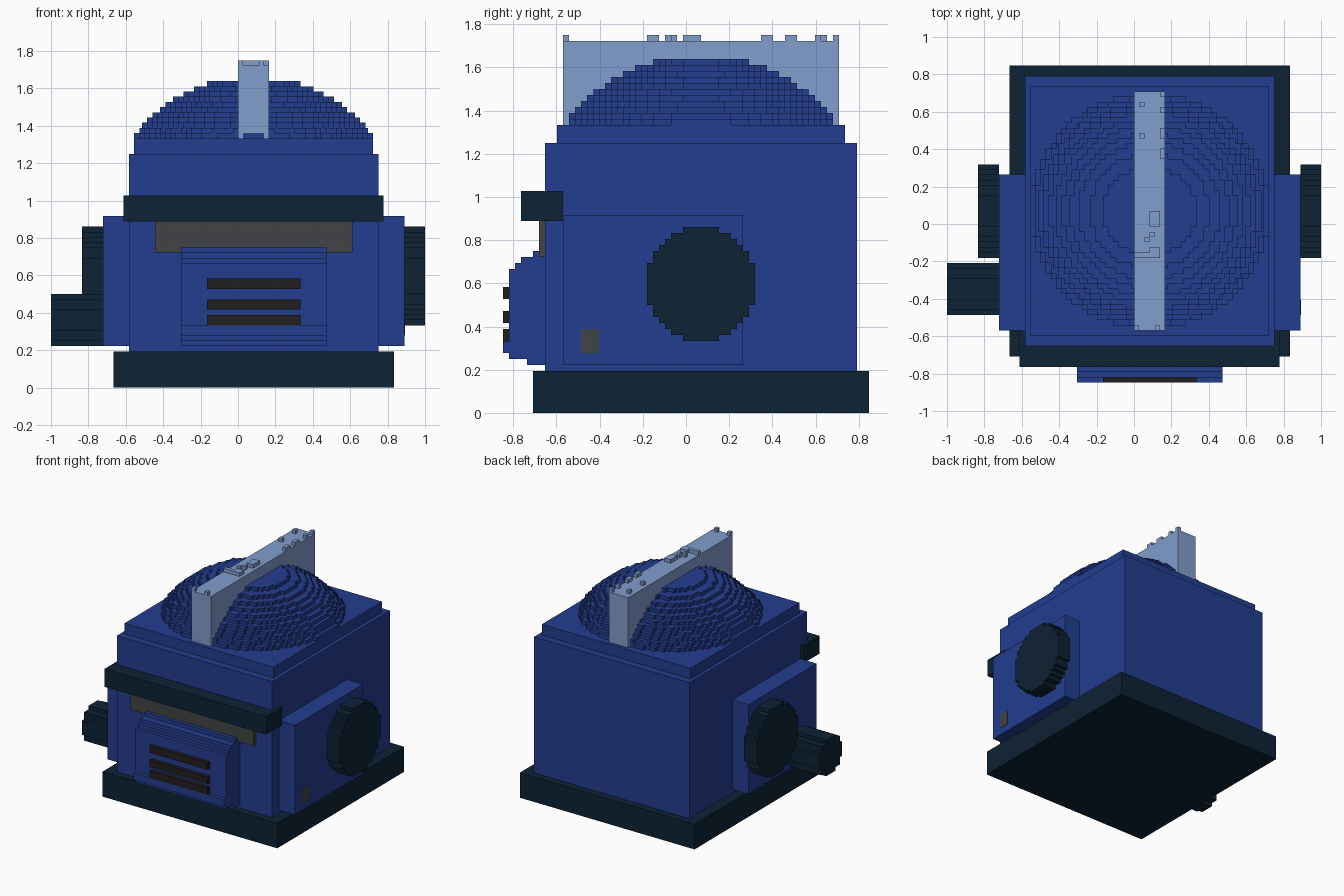
import bpy
import bmesh
from math import sqrt, floor
from mathutils import Vector

U = 1 / 36  # size of one block

default = bpy.data.objects.get("Cube")
if default:
    bpy.data.objects.remove(default, do_unlink=True)


def material(name, rgb):
    m = bpy.data.materials.new(name)
    m.use_nodes = True
    colour = (*rgb, 1)
    m.diffuse_color = colour
    bsdf = next(n for n in m.node_tree.nodes if n.type == 'BSDF_PRINCIPLED')
    bsdf.inputs["Base Color"].default_value = colour
    return m


BLUE = material("royal blue", (0.017, 0.047, 0.28))
NAVY = material("dark navy", (0.004, 0.016, 0.035))
PALE = material("pale blue", (0.22, 0.34, 0.61))
GREY = material("grey", (0.055, 0.056, 0.058))
BLACK = material("soft black", (0.015, 0.013, 0.013))


def build(name, mat, boxes):
    """Make one object from boxes given as (x, y, z) ranges in blocks."""
    bm = bmesh.new()
    for ranges in boxes:
        lo, hi = (Vector(c) * U for c in zip(*ranges))
        verts = bmesh.ops.create_cube(bm, size=1)["verts"]
        bmesh.ops.scale(bm, vec=hi - lo, verts=verts)
        bmesh.ops.translate(bm, vec=(lo + hi) / 2, verts=verts)
    mesh = bpy.data.meshes.new(name)
    bm.to_mesh(mesh)
    bm.free()
    mesh.materials.append(mat)
    obj = bpy.data.objects.new(name, mesh)
    bpy.context.collection.objects.link(obj)
    return obj


def block_circle(cu, cv, ru, rv):
    """Stepped ellipse as (u range, v range) strips, equal strips joined."""
    n = 2 * round(ru)
    odd = round(2 * rv) % 2
    strips = []
    for i in range(n):
        u = i + 0.5 - n / 2
        w = rv * sqrt(max(0, 1 - (u / ru) ** 2))
        half = floor(w) + 0.5 if odd else floor(w + 0.5)
        if half <= 0:
            continue
        start, end = cu + u - 0.5, cu + u + 0.5
        if strips and strips[-1][2] == half:
            strips[-1][1] = end
        else:
            strips.append([start, end, half])
    return [((a, b), (cv - h, cv + h)) for a, b, h in strips]


# Base and body
build("base", NAVY, [((-24, 30), (-25.5, 30.5), (0, 7))])
build("body", BLUE, [((-21, 27), (-23.5, 28.5), (7, 45))])
build("roof_slab", BLUE, [((-20, 26), (-21.5, 26.5), (45, 48))])

# Stepped dome: a slice of a sphere in one-block layers
dome = []
for k in range(11):
    r = sqrt(831 - (17.4 + k) ** 2)
    for ys, xs in block_circle(2.5, 3, r - 0.4, r):
        dome.append((xs, ys, (48 + k, 49 + k)))
build("dome", BLUE, dome)

# Crest with loose blocks along its top edge
build("crest", PALE, [((0, 6), (-20.5, 25.5), (48, 62))])
studs = [(0, -20.5, 1, 1), (4, -20.5, 1, 1), (0, -6.5, 5, 1), (3, -5.5, 2, 1),
         (2, -3.5, 1, 1), (3, -2.5, 1, 1), (3, -0.5, 2, 3), (5, 12.5, 1, 2),
         (1, 16.5, 1, 1), (5, 16.5, 1, 2), (1, 22.5, 1, 1), (5, 21.5, 1, 1),
         (5, 24.5, 1, 1)]
build("crest_studs", PALE,
      [((x, x + w), (y, y + d), (62, 63)) for x, y, w, d in studs])

# Brow and the panel under it
build("brow", NAVY, [((-22, 28), (-27.5, -20.5), (32, 37))])
build("face_panel", GREY, [((-16, 22), (-24.5, -23.5), (26, 32))])

# Stepped muzzle: bottom, top and front of each step
steps = [(8, 9, -26.5), (9, 10, -29.5), (10, 12, -30.5), (12, 24, -29.5),
         (24, 25, -28.5), (25, 26, -27.5), (26, 27, -25.5)]
build("muzzle", BLUE, [((-11, 17), (y, -23.5), (a, b)) for a, b, y in steps])
build("muzzle_bars", BLACK,
      [((-6, 12), (-30.5, -29.5), (z, z + 2)) for z in (12, 15, 19)])

# Side boxes with round hubs, mirrored about the body centre at x = 3
for side, s in (("left", 1), ("right", -1)):
    def span(a, b):
        return tuple(sorted((3 + s * a, 3 + s * b)))
    build(side + "_side_box", BLUE, [(span(24, 29), (-20.5, 9.5), (8, 33))])
    build(side + "_hub", NAVY, [(span(29, 33), ys, zs)
                                for ys, zs in block_circle(2.5, 21.5, 9, 9.5)])

# Nozzle on the right, small marker plate on the left
build("nozzle", NAVY, [((-36, -26), ys, zs)
                       for ys, zs in block_circle(-12.5, 13, 5, 5)])
build("marker_plate", GREY, [((32, 32.1), (-17.5, -14.5), (10, 14))])
